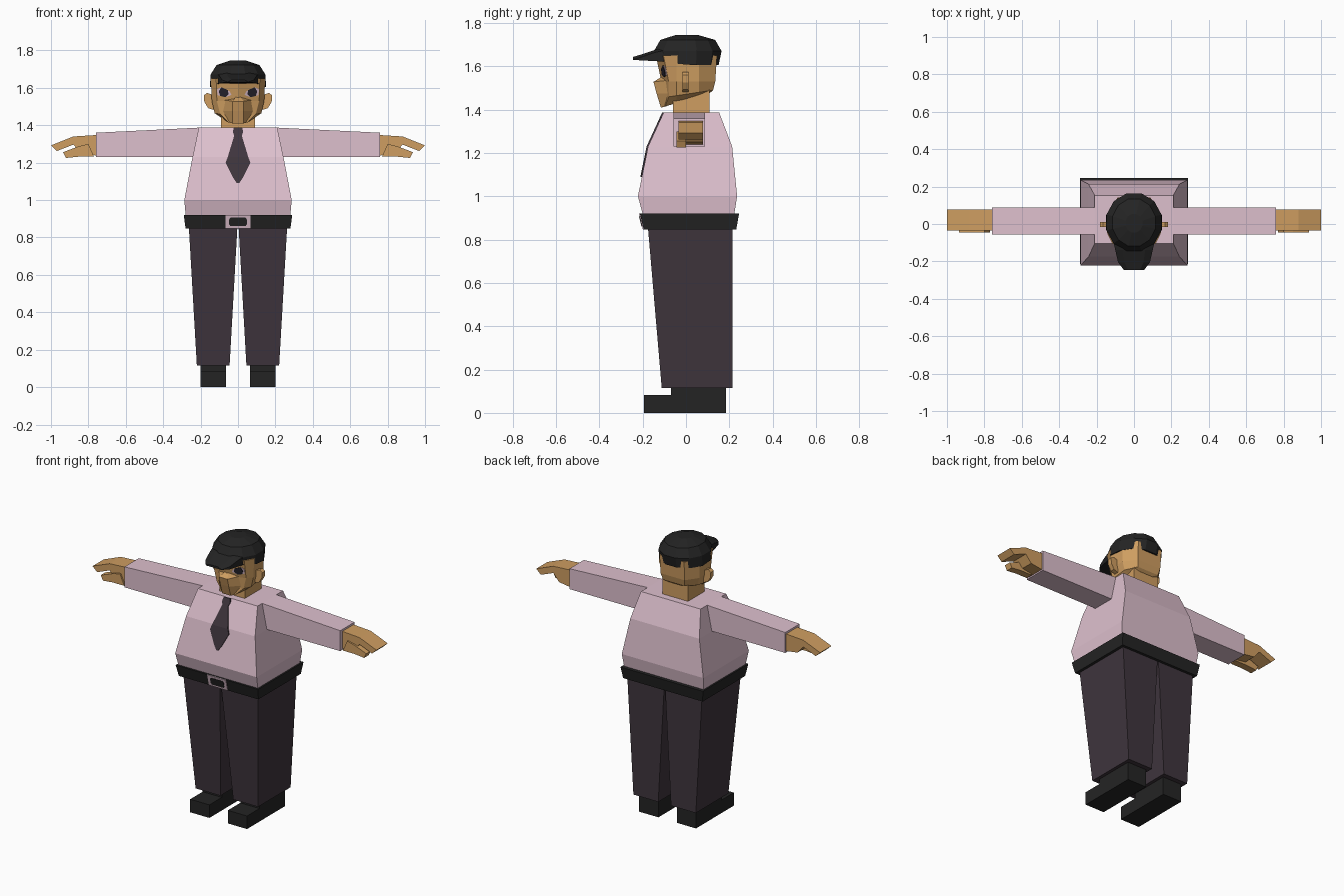
import bpy, bmesh, math
from mathutils import Vector

if "Cube" in bpy.data.objects:
    bpy.data.objects.remove(bpy.data.objects["Cube"])


def material(name, rgb):
    m = bpy.data.materials.new(name)
    m.diffuse_color = [(c / 255 / 12.92 if c < 10 else ((c / 255 + .055) / 1.055) ** 2.4) for c in rgb] + [1]
    m.use_nodes = True
    m.node_tree.nodes["Principled BSDF"].inputs["Base Color"].default_value = m.diffuse_color
    return m


PINK = material("pink cloth", (222, 192, 206))
SKIN = material("skin", (207, 158, 97))
DARK = material("dark trousers", (63, 53, 61))
BLACK = material("black", (36, 36, 36))
EYE = material("eye dark", (38, 36, 46))


def loft(name, rings, mat):
    """Closed skin through rings that have equal point counts."""
    bm = bmesh.new()
    loops = [[bm.verts.new(p) for p in r] for r in rings]
    n = len(loops[0])
    for a, b in zip(loops, loops[1:]):
        for i in range(n):
            j = (i + 1) % n
            bm.faces.new((a[i], a[j], b[j], b[i]))
    bm.faces.new(loops[0])
    bm.faces.new(loops[-1])
    bmesh.ops.recalc_face_normals(bm, faces=bm.faces)
    me = bpy.data.meshes.new(name)
    bm.to_mesh(me)
    bm.free()
    me.materials.append(mat)
    ob = bpy.data.objects.new(name, me)
    bpy.context.collection.objects.link(ob)
    return ob


def rect(z, x0, x1, y0, y1):
    return [(x0, y0, z), (x1, y0, z), (x1, y1, z), (x0, y1, z)]


def slabs(name, rows, mat):
    """Stack of rectangles: z, x0, x1, y0, y1."""
    return loft(name, [rect(*r) for r in rows], mat)


def prism_y(name, profile, y0, y1, mat):
    return loft(name, [[(x, y, z) for x, z in profile] for y in (y0, y1)], mat)


def side(s, rows):
    return [(z, s * a, s * b, c, d) for z, a, b, c, d in rows]


# Shirt body and belt
slabs("shirt", [(.90, -.278, .278, -.195, .22), (1.0, -.287, .287, -.222, .236),
                (1.23, -.243, .243, -.175, .213), (1.387, -.21, .21, -.103, .153)], PINK)
slabs("belt", [(.847, -.28, .28, -.195, .232), (.92, -.29, .29, -.213, .245)], BLACK)


def belt_y(z):
    return -.195 - (z - .847) * .018 / .073


def shirt_y(z):
    return -.175 + (z - 1.23) * (.072 / .157 if z > 1.23 else .047 / .23)


def front_plate(name, rows, yf, t, mat):
    """Thin plate on a sloping front, rows of height and half width."""
    slabs(name, [(z, -w, w, yf(z) - t, yf(z) + .002) for z, w in rows], mat)


front_plate("buckle_frame", [(.847, .066), (.92, .066)], belt_y, .004, PINK)
front_plate("buckle_centre", [(.86, .04), (.87, .047), (.897, .047), (.906, .04)], belt_y, .007, BLACK)
front_plate("tie", [(1.09, .006), (1.12, .026), (1.2, .066), (1.23, .055), (1.345, .02), (1.365, .028),
                    (1.387, .022)], shirt_y, .007, DARK)


# Head: faceted rings, with a front plane that folds at the centre
def face_y(x, z):
    return -.116 - (z - 1.54) * .21 + .3 * abs(x)


def head_ring(z, w, fw, fy, back, tilt=0):
    half = [(fw, fy + .3 * fw), (w, -.045), (w * .97, .06), (w * .6, back)]
    pts = [(0, fy)] + half + [(-x, y) for x, y in reversed(half)]
    return [(x, y, z + tilt * (y - fy)) for x, y in pts]


loft("head", [head_ring(1.41, .075, .05, -.112, .11, .3),
              head_ring(1.455, .125, .095, -.108, .125, .15),
              head_ring(1.53, .14, .113, face_y(0, 1.53), .135),
              head_ring(1.65, .145, .117, face_y(0, 1.65), .143)], SKIN)
slabs("neck", [(1.37, -.09, .09, -.06, .108), (1.5, -.09, .09, -.06, .108)], SKIN)

# Nose wedge running down into the chin
loft("nose_and_mouth", [
    [(-.012, -.112, 1.552), (.012, -.112, 1.552), (.012, -.08, 1.552), (-.012, -.08, 1.552)],
    [(-.03, -.15, 1.528), (.03, -.15, 1.528), (.075, -.085, 1.535), (-.075, -.085, 1.535)],
    [(-.03, -.136, 1.475), (.03, -.136, 1.475), (.08, -.085, 1.475), (-.08, -.085, 1.475)],
    [(-.03, -.116, 1.41), (.03, -.116, 1.41), (.05, -.09, 1.415), (-.05, -.09, 1.415)]], SKIN)

# Cap crown
N = 12
crown = []
for z, rx, ry, cy in [(1.605, .15, .143, .008), (1.67, .148, .157, .008), (1.722, .115, .127, .008),
                      (1.745, .045, .05, .004)]:
    ring = []
    for i in range(N):
        a = 2 * math.pi * (i + .5) / N
        lift = .022 * max(0, -math.sin(a)) if z < 1.61 else 0
        ring.append((rx * math.cos(a) * 1.03, cy + ry * math.sin(a) * 1.03, z + lift))
    crown.append(ring)
loft("cap_crown", crown, BLACK)

# Cap bill: rows from crown to tip of y, half width, top and bottom heights
loft("cap_bill", [[(-w, y, b), (w, y, b), (w, y, t - .012), (w * .6, y, t), (-w * .6, y, t), (-w, y, t - .012)]
                  for y, w, t, b in [(-.07, .115, 1.69, 1.62), (-.14, .1, 1.677, 1.624),
                                     (-.205, .085, 1.655, 1.627), (-.245, .055, 1.643, 1.63)]], BLACK)

# Mirrored parts
for s, tag in ((1, "left"), (-1, "right")):
    slabs(tag + "_trouser_leg", side(s, [(.115, .045, .22, -.112, .215), (.86, .003, .263, -.176, .215)]), DARK)
    slabs(tag + "_shoe_heel", side(s, [(0, .065, .2, -.07, .185), (.117, .065, .2, -.07, .185)]), BLACK)
    slabs(tag + "_shoe_toe", side(s, [(0, .065, .2, -.195, -.06), (.083, .065, .2, -.195, -.06)]), BLACK)

    # Sleeve tapers a little toward the cuff
    loft(tag + "_sleeve", [[(s * x, y0, 1.23), (s * x, y1, 1.23), (s * x, y1, t), (s * x, y0, t)]
                           for x, y0, y1, t in [(.15, -.057, .087, 1.387), (.21, -.057, .087, 1.387),
                                                (.76, -.057, .087, 1.36)]], PINK)

    # Hand: palm with bent fingers, and a thumb below
    palm = [(.75, 1.237), (.75, 1.348), (.88, 1.34), (1.0, 1.292), (.968, 1.262), (.88, 1.297), (.84, 1.25)]
    thumb = [(.77, 1.232), (.80, 1.30), (.85, 1.288), (.935, 1.256), (.92, 1.225), (.85, 1.232)]
    prism_y(tag + "_hand", [(s * x, z) for x, z in palm], -.035, .078, SKIN)
    prism_y(tag + "_thumb", [(s * x, z) for x, z in thumb], -.045, .0, SKIN)

    # Ear
    ear = [(.13, 1.56), (.165, 1.573), (.183, 1.56), (.18, 1.525), (.16, 1.492), (.13, 1.482)]
    prism_y(tag + "_ear", [(s * x, z) for x, z in ear], -.017, .012, SKIN)

    # Eye: pale plate with a dark slanted plate on it
    pale = [(.035, 1.562), (.06, 1.552), (.108, 1.56), (.114, 1.59), (.095, 1.602), (.045, 1.582)]
    dark = [(.05, 1.566), (.068, 1.55), (.095, 1.557), (.103, 1.58), (.09, 1.603), (.055, 1.588)]
    for name, shape, t, mat in (("_eye_white", pale, .003, PINK), ("_eye_pupil", dark, .006, EYE)):
        loft(tag + name, [[(s * x, face_y(x, z) + d, z) for x, z in shape] for d in (-t, .002)], mat)
